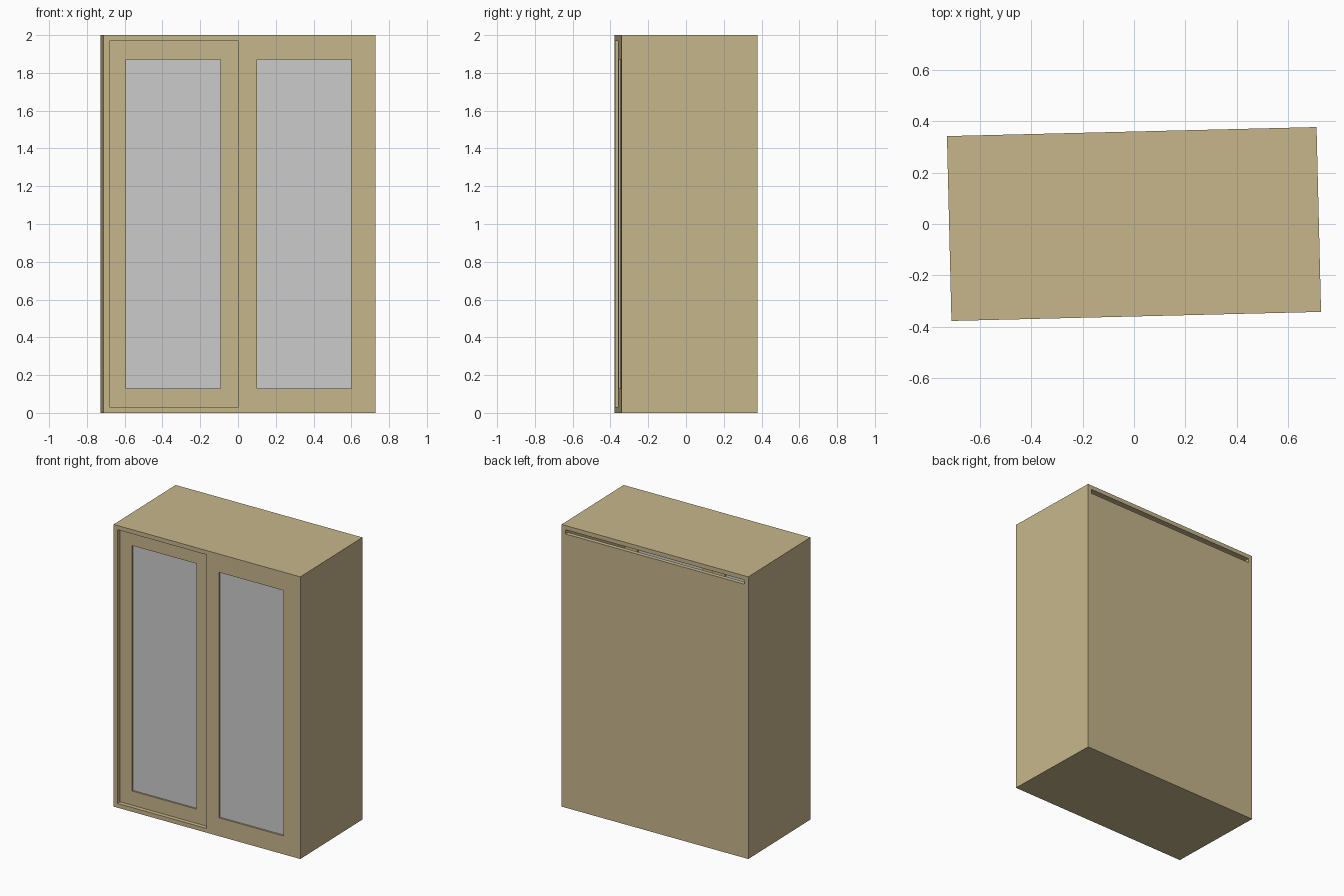
import bpy, bmesh, math
from mathutils import Matrix, Vector

if "Cube" in bpy.data.objects:
    bpy.data.objects.remove(bpy.data.objects["Cube"])

W, D, H, T = 1.44, 0.72, 2.0, 0.03      # overall size and board thickness
TURN = Matrix.Rotation(math.radians(1.4), 4, 'Z')   # whole cabinet is slightly turned

wood = bpy.data.materials.new("wood")
wood.diffuse_color = (0.57, 0.47, 0.26, 1)
wood.use_nodes = True
wood.node_tree.nodes["Principled BSDF"].inputs["Base Color"].default_value = wood.diffuse_color


def boxes(name, spans, mat=None):
    """One object made of boxes, each given as (x0, x1, y0, y1, z0, z1)."""
    bm = bmesh.new()
    for x0, x1, y0, y1, z0, z1 in spans:
        centre = Vector((x0 + x1, y0 + y1, z0 + z1)) / 2
        m = Matrix.Translation(centre) @ Matrix.Diagonal((x1 - x0, y1 - y0, z1 - z0, 1))
        bmesh.ops.create_cube(bm, size=1, matrix=m)
    me = bpy.data.meshes.new(name)
    bm.to_mesh(me)
    bm.free()
    ob = bpy.data.objects.new(name, me)
    ob.matrix_world = TURN
    bpy.context.collection.objects.link(ob)
    if mat:
        me.materials.append(mat)
    return ob


def door(name, x0, x1, y0, glass_x0, glass_x1):
    """Sliding door: two stiles, two rails and an inset pane."""
    y1, z0, z1, rail = y0 + T, T, H - T, 0.1
    g0, g1 = z0 + rail, z1 - rail
    boxes(name + "_frame", [
        (x0, glass_x0, y0, y1, z0, z1),
        (glass_x1, x1, y0, y1, z0, z1),
        (glass_x0, glass_x1, y0, y1, z0, g0),
        (glass_x0, glass_x1, y0, y1, g1, z1)], wood)
    boxes(name + "_pane", [(glass_x0, glass_x1, y0 + 0.012, y0 + 0.018, g0, g1)])


hx, hy = W / 2, D / 2

# Carcass boards
boxes("top_board", [(-hx, hx, -hy, hy, H - T, H)], wood)
boxes("bottom_board", [(-hx, hx, -hy, hy, 0, T)], wood)
boxes("left_side", [(-hx, -hx + T, -hy, hy, T, H - T)], wood)
boxes("right_side", [(hx - T, hx, -hy, hy, T, H - T)], wood)

# Back panel stops short of the top, leaving a slot
boxes("back_panel", [(-hx + T, hx - T, hy - T, hy, T, H - 2 * T)], wood)

# Left door slides behind the flush right door
door("left_door", -hx + T, 0.0, -hy + T, -0.6, -0.1)
door("right_door", -0.005, hx - T, -hy, 0.092, 0.592)
